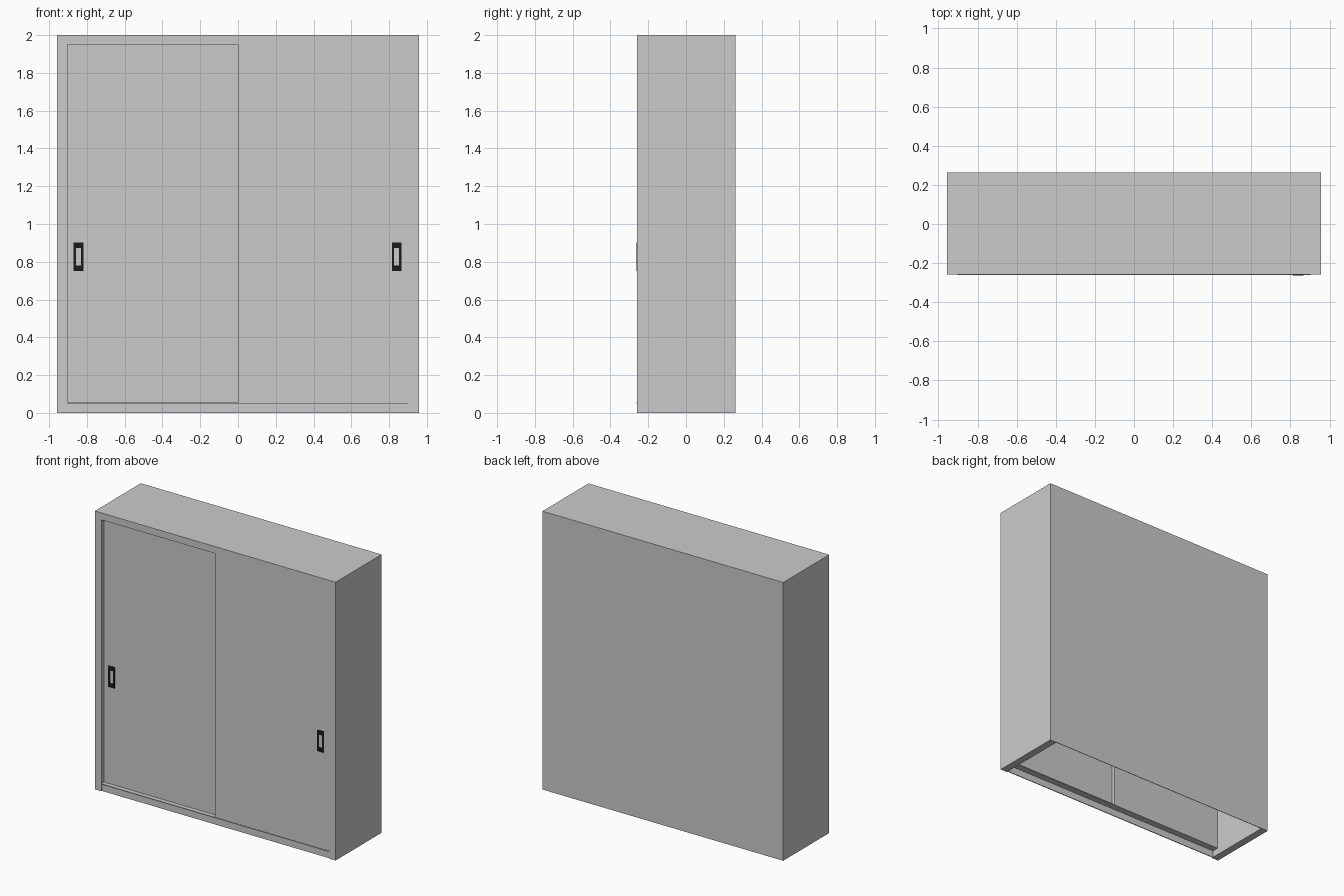
import bpy, bmesh
from mathutils import Matrix, Vector

if "Cube" in bpy.data.objects:
    bpy.data.objects.remove(bpy.data.objects["Cube"])


def box(name, *spans, mat=None):
    """One object made of boxes, each given as (x0, x1, y0, y1, z0, z1)."""
    bm = bmesh.new()
    for x0, x1, y0, y1, z0, z1 in spans:
        centre = Vector((x0 + x1, y0 + y1, z0 + z1)) / 2
        size = Vector((x1 - x0, y1 - y0, z1 - z0))
        bmesh.ops.create_cube(
            bm, size=1, matrix=Matrix.Translation(centre) @ Matrix.Diagonal(size).to_4x4())
    mesh = bpy.data.meshes.new(name)
    bm.to_mesh(mesh)
    bm.free()
    obj = bpy.data.objects.new(name, mesh)
    bpy.context.collection.objects.link(obj)
    if mat:
        mesh.materials.append(mat)
    return obj


black = bpy.data.materials.new("black_handle")
black.diffuse_color = (0.01, 0.01, 0.01, 1)
black.use_nodes = True
black.node_tree.nodes["Principled BSDF"].inputs["Base Color"].default_value = black.diffuse_color

W, IN = 0.957, 0.903            # outer and inner half width
FRONT, BACK = -0.259, 0.263     # cabinet depth
MID = FRONT + 0.03              # plane between the two doors
TOP, SILL = 1.95, 0.055         # door opening

# Cabinet: sides, top and thin back, open at the front and underneath
cabinet = box("cabinet", (-W, W, FRONT, BACK, 0, 2))
cavity = box("cavity_cutter", (-IN, IN, FRONT - 0.1, BACK - 0.004, -0.1, TOP))
cavity.hide_render = True
cavity.hide_set(True)
cut = cabinet.modifiers.new("hollow", 'BOOLEAN')
cut.operation = 'DIFFERENCE'
cut.solver = 'EXACT'
cut.object = cavity

# Plinth, slightly set back, and the door track above it
box("plinth", (-IN, IN, FRONT + 0.006, FRONT + 0.012, 0, 0.05))
box("door_track", (-IN, IN, FRONT - 0.002, MID + 0.03, 0.05, SILL))

# Sliding doors: the right one is flush, the left one runs behind it
box("right_door", (0, IN, FRONT, MID, SILL, TOP))
box("left_door", (-IN, 0.002, MID, MID + 0.028, SILL, TOP))


# Handles: flat rectangular frames on each door
def handle(name, x, y):
    w, b, h, z0, z1 = 0.026, 0.013, 0.004, 0.75, 0.902
    c = 0.03
    box(name,
        (x - w, x - b, y - h, y, z0, z1), (x + b, x + w, y - h, y, z0, z1),
        (x - b, x + b, y - h, y, z0, z0 + c), (x - b, x + b, y - h, y, z1 - c, z1),
        mat=black)


handle("left_handle", -0.845, MID)
handle("right_handle", 0.84, FRONT)
